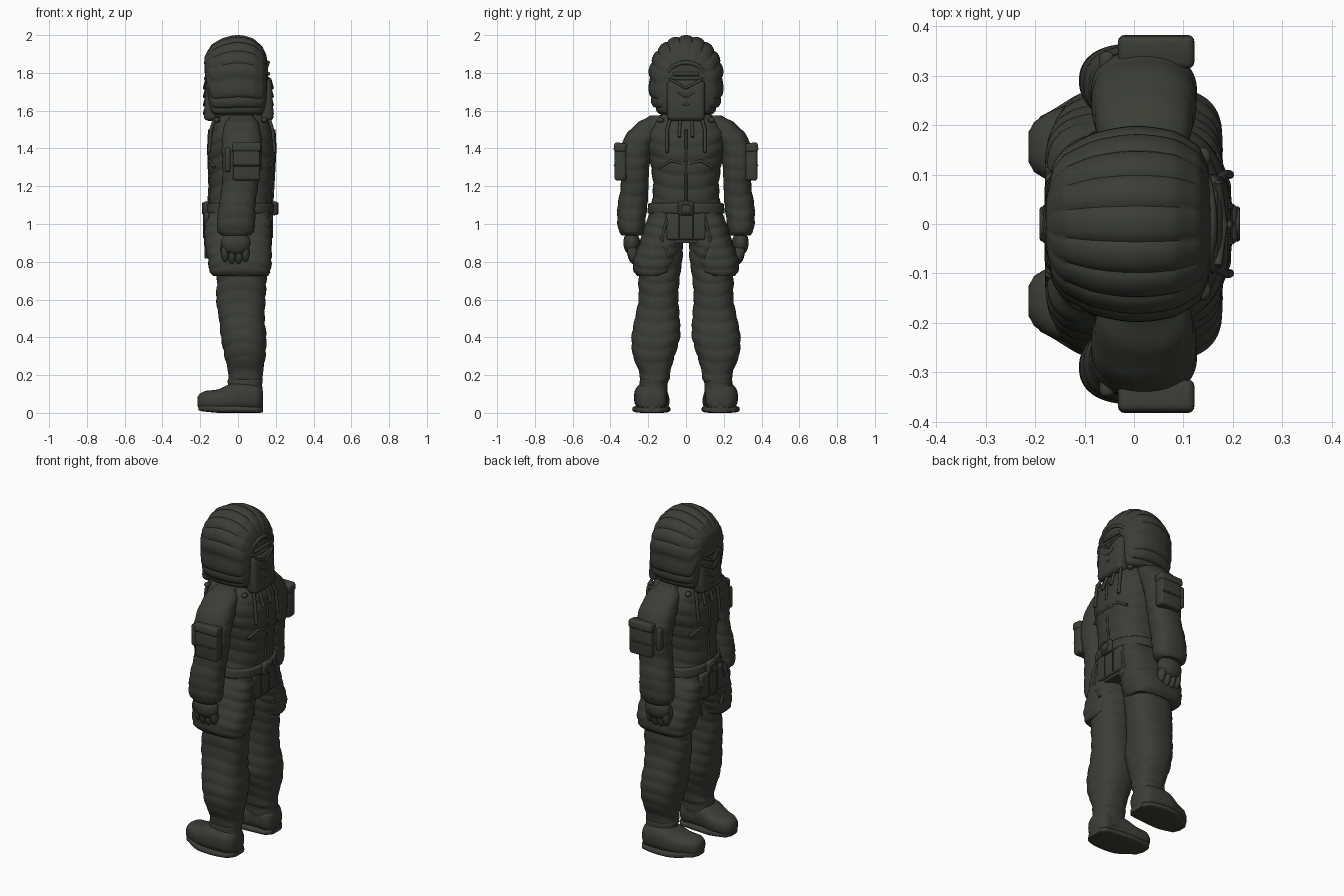
import bpy, bmesh, math
from mathutils import Vector, Matrix

cube = bpy.data.objects.get("Cube")
if cube:
    bpy.data.objects.remove(cube, do_unlink=True)

cloth = bpy.data.materials.new("dark olive cloth")
cloth.use_nodes = True
OLIVE = (0.045, 0.047, 0.038, 1)
cloth.diffuse_color = OLIVE
for node in cloth.node_tree.nodes:
    if node.type == 'BSDF_PRINCIPLED':
        node.inputs["Base Color"].default_value = OLIVE
        node.inputs["Roughness"].default_value = 0.9

made = []


def add_mesh(name, bm):
    bmesh.ops.recalc_face_normals(bm, faces=bm.faces)
    mesh = bpy.data.meshes.new(name)
    bm.to_mesh(mesh)
    bm.free()
    mesh.materials.append(cloth)
    obj = bpy.data.objects.new(name, mesh)
    bpy.context.collection.objects.link(obj)
    made.append(obj)
    return obj


def spline(rings, step):
    """Smoothly resample a table of rings."""
    result = []
    for i in range(len(rings) - 1):
        before, a = Vector(rings[max(i - 1, 0)]), Vector(rings[i])
        b, after = Vector(rings[i + 1]), Vector(rings[min(i + 2, len(rings) - 1)])
        count = max(2, math.ceil(abs(b[0] - a[0]) / step))
        for k in range(count):
            t = k / count
            point = a + (b - before) * t / 2
            point += (before * 2 - a * 5 + b * 4 - after) * (t * t / 2)
            point += (a * 3 - before - b * 3 + after) * (t ** 3 / 2)
            point[0] = a[0] + (b[0] - a[0]) * t
            result.append(point)
    return result + [Vector(rings[-1])]


def quilt(pitch, depth, slant=0.0):
    """Horizontal padded rolls, optionally sloping around the part."""
    def scale(t, angle):
        wave = abs(math.sin(math.pi * (t + slant * math.cos(2 * angle)) / pitch))
        return 1 - depth * (1 - wave ** 0.6)
    return scale


def loft(name, rings, axis='Z', side=1, power=2.3, low_power=None, pad=None, count=64, step=0.01):
    """Rings are (position, centre u, centre v, radius u, radius v)."""
    bm = bmesh.new()
    loops = []
    for t, cu, cv, ru, rv in spline(rings, step):
        loop = []
        for k in range(count):
            a = math.tau * k / count
            c, s = math.cos(a), math.sin(a)
            e = 2 / (low_power if low_power and s < 0 else power)
            grow = pad(t, a) if pad else 1
            u = cu + ru * grow * math.copysign(abs(c) ** e, c)
            v = cv + rv * grow * math.copysign(abs(s) ** e, s)
            spot = (u, v * side, t) if axis == 'Z' else (t, u * side, v)
            loop.append(bm.verts.new(spot))
        loops.append(loop)
    for one, two in zip(loops, loops[1:]):
        for k in range(count):
            n = (k + 1) % count
            bm.faces.new((one[k], one[n], two[n], two[k]))
    bm.faces.new(loops[0])
    bm.faces.new(loops[-1])
    return add_mesh(name, bm)


def box(name, centre, size, bevel=0.012, turn=(0, 0, 0)):
    bm = bmesh.new()
    bmesh.ops.create_cube(bm, size=1, matrix=Matrix.Diagonal((*size, 1)))
    bmesh.ops.bevel(bm, geom=bm.edges[:], offset=bevel, segments=3, profile=0.5, affect='EDGES')
    obj = add_mesh(name, bm)
    obj.location, obj.rotation_euler = centre, turn
    return obj


def ball(name, centre, size, turn=(0, 0, 0)):
    bm = bmesh.new()
    bmesh.ops.create_uvsphere(bm, u_segments=24, v_segments=14, radius=1,
                              matrix=Matrix.Diagonal((*size, 1)))
    obj = add_mesh(name, bm)
    obj.location, obj.rotation_euler = centre, turn
    return obj


def tube(name, points, radius, closed=False):
    data = bpy.data.curves.new(name, 'CURVE')
    data.dimensions = '3D'
    data.bevel_depth, data.bevel_resolution = radius, 2
    line = data.splines.new('POLY')
    line.points.add(len(points) - 1)
    for p, q in zip(line.points, points):
        p.co = (*q, 1)
    line.use_cyclic_u = closed
    line.use_smooth = True
    data.use_fill_caps = True
    data.materials.append(cloth)
    obj = bpy.data.objects.new(name, data)
    bpy.context.collection.objects.link(obj)


# Quilted hood: padded segments fanning around the front-to-back axis
def hood_lobes(t, angle):
    return 1 - 0.045 * (1 - abs(math.sin(9 * angle)) ** 0.6)


loft("hood", [(-.178, 0, 1.85, .05, .035), (-.165, 0, 1.8, .12, .11), (-.14, 0, 1.76, .155, .19),
              (-.08, 0, 1.768, .186, .216), (0, 0, 1.776, .2, .224), (.08, 0, 1.768, .19, .214),
              (.13, 0, 1.752, .16, .186), (.15, 0, 1.755, .12, .14), (.16, 0, 1.78, .06, .06)],
     axis='X', power=2.1, low_power=3, pad=hood_lobes, count=144)

# Padded jacket body
loft("jacket_body", [(.9, 0, 0, .165, .22), (1, 0, 0, .172, .212), (1.08, .01, 0, .168, .188),
                     (1.2, .018, 0, .168, .176), (1.32, .02, 0, .178, .19), (1.42, .02, 0, .178, .21),
                     (1.5, .02, 0, .162, .205), (1.56, .015, 0, .14, .16), (1.61, .01, 0, .1, .1)],
     power=2.5, pad=quilt(0.075, 0.035, 0.02), count=96)

# Belt
loft("belt", [(1.055, .012, 0, .172, .198), (1.06, .012, 0, .178, .204),
              (1.105, .014, 0, .178, .2), (1.11, .014, 0, .172, .194)], power=2.5)

# Details that appear on both faces of the suit
for face, label in ((-1, "front"), (1, "rear")):
    mid = 0.012
    # Face opening with rolled rim and slit
    rim = []
    for k in range(40):
        a = math.tau * k / 40
        y, z = 0.098 * math.cos(a), 0.042 * math.sin(a)
        rim.append((face * (.163 - 1.5 * y * y) - .006, y, 1.812 + z - 2 * y * y))
    tube(label + "_hood_rim", rim, 0.012, closed=True)
    box(label + "_eye_slit", (face * .155, 0, 1.795), (.03, .14, .02), .008)
    # Mask panel and its chevron rolls
    box(label + "_mask", (face * .145 + .004, 0, 1.655), (.07, .2, .22), .025, (0, face * -.06, 0))
    for z in (1.61, 1.655, 1.7, 1.745):
        x = face * .18 + .002
        tube(label + "_mask_chevron", [(x - face * .012, -.085, z + .02), (x, 0, z - .025),
                                       (x - face * .012, .085, z + .02)], 0.008)
    # Zip placket, waist flap and buckle
    tube(label + "_zip", [(.02 + face * .172, 0, 1.5), (.02 + face * .177, 0, 1.4),
                          (.018 + face * .168, 0, 1.2), (mid + face * .168, 0, 1.1)], 0.007)
    box(label + "_waist_flap", (face * .165, 0, .99), (.03, .21, .15), .014)
    for y in (-.035, .035):
        tube(label + "_flap_seam", [(face * .181, y, 1.05), (face * .181, y, .925)], 0.004)
    box(label + "_buckle", (mid + face * .18, 0, 1.083), (.036, .085, .075), .016)
    tube(label + "_buckle_ring", [(mid + face * .197, .03 * math.cos(a * math.tau / 24),
                                  1.083 + .026 * math.sin(a * math.tau / 24))
                                 for a in range(24)], 0.006, closed=True)
    for side, hand in ((1, "left"), (-1, "right")):
        name = label + "_" + hand
        # Hanging cords and collar toggle
        for y, low in ((.035, 1.46), (.1, 1.38)):
            tube(name + "_cord", [(.02 + face * .14, side * y * .8, 1.57),
                                  (.02 + face * .163, side * y, 1.5),
                                  (.02 + face * .174, side * y, low)], 0.009)
        ball(name + "_toggle", (.015 + face * .125, side * .135, 1.55), (.016, .02, .014))
        # Chest fold rolls
        tube(name + "_chest_fold", [(.02 + face * .17, side * .02, 1.32),
                                    (.02 + face * .168, side * .08, 1.335),
                                    (.02 + face * .145, side * .14, 1.3)], 0.008)
        # Skirt pocket panel edge
        tube(name + "_skirt_edge", [(face * .172, side * .1, 1.03), (face * .172, side * .13, .92),
                                    (face * .168, side * .09, .82)], 0.008)

for side, hand in ((1, "left"), (-1, "right")):
    # Flared jacket skirt
    loft(hand + "_jacket_skirt", [(.725, .015, .185, .145, .075), (.745, .01, .172, .163, .105),
                                  (.8, .01, .162, .17, .12), (.9, 0, .13, .178, .118),
                                  (1, 0, .11, .176, .108), (1.06, .008, .1, .16, .09)],
         side=side, power=2.8, pad=quilt(.055, .04, .015))
    # Padded trouser leg
    loft(hand + "_trouser_leg", [(.155, .04, .165, .082, .065), (.175, .04, .165, .092, .078),
                                 (.22, .04, .166, .094, .085), (.3, .037, .17, .11, .112),
                                 (.4, .03, .16, .122, .13), (.5, .02, .152, .122, .12),
                                 (.6, .015, .146, .132, .107), (.7, .02, .143, .133, .11),
                                 (.85, .02, .13, .14, .115), (.93, .02, .12, .13, .1)],
         side=side, power=2.4, pad=quilt(.07, .04, .02))
    # Sleeve
    loft(hand + "_sleeve", [(.94, -.012, .287, .08, .055), (.955, -.012, .288, .095, .066),
                            (1, -.01, .29, .102, .074), (1.1, -.004, .283, .098, .08),
                            (1.2, .01, .272, .097, .074), (1.3, .02, .273, .103, .08),
                            (1.4, .02, .262, .108, .088), (1.48, .02, .222, .103, .092),
                            (1.54, .02, .178, .088, .075), (1.575, .02, .14, .06, .05)],
         side=side, power=2.3, pad=quilt(.068, .04, .012))
    # Sleeve pocket with flap and a divided front
    box(hand + "_sleeve_pocket", (.045, side * .347, 1.315), (.145, .062, .17), .014)
    box(hand + "_pocket_flap", (.045, side * .349, 1.405), (.155, .066, .05), .014, (side * .12, 0, 0))
    tube(hand + "_pocket_seam", [(-.02, side * .378, 1.31), (.11, side * .378, 1.31)], 0.005)
    box(hand + "_pencil_pouch", (-.055, side * .325, 1.34), (.03, .05, .13), .012)

    # Gloved hand with curled fingers and thumb
    ball(hand + "_palm", (-.012, side * .288, .9), (.078, .044, .065))
    for k in range(4):
        ball(hand + "_finger", (-.068 + k * .036, side * .282, .848 - .012 * (k in (1, 2))),
             (.021, .027, .05), (side * -.2, 0, 0))
    ball(hand + "_thumb", (-.065, side * .262, .885), (.025, .024, .05), (0, .3, 0))

    # Boot foot, shaft and sole
    loft(hand + "_boot_foot", [(-.214, 0.156, .06, .03, .025), (-.203, .156, .06, .05, .042),
                               (-.175, .158, .063, .068, .053), (-.1, .172, .066, .084, .06),
                               (-.04, .184, .08, .09, .075), (.04, .187, .085, .086, .08),
                               (.1, .183, .08, .08, .074), (.125, .18, .075, .06, .06),
                               (.133, .18, .07, .035, .04)],
         axis='X', side=side, power=2.5, count=40)
    loft(hand + "_boot_shaft", [(.06, .035, .18, .098, .08), (.12, .036, .175, .093, .077),
                                (.17, .038, .17, .093, .075), (.2, .04, .167, .085, .07)],
         side=side, pad=quilt(.05, .05))
    loft(hand + "_boot_sole", [(-.208, .157, .028, .035, .014), (-.19, .158, .026, .06, .018),
                               (-.1, .176, .02, .092, .02), (-.03, .184, .02, .1, .02),
                               (.05, .186, .018, .094, .018), (.11, .182, .016, .08, .016),
                               (.133, .18, .016, .05, .014)],
         axis='X', side=side, power=3.5, count=40)
    for x in (-.07, -.045, -.02):
        tube(hand + "_boot_lace", [(x, side * (.18 + d), .165 + x * .5 - 6 * d * d)
                                   for d in (-.05, -.025, 0, .025, .05)], 0.007)

# Smooth shading that keeps creases
bpy.ops.object.select_all(action='DESELECT')
for obj in made:
    obj.select_set(True)
bpy.context.view_layer.objects.active = made[0]
bpy.ops.object.shade_smooth_by_angle(angle=math.radians(50))
